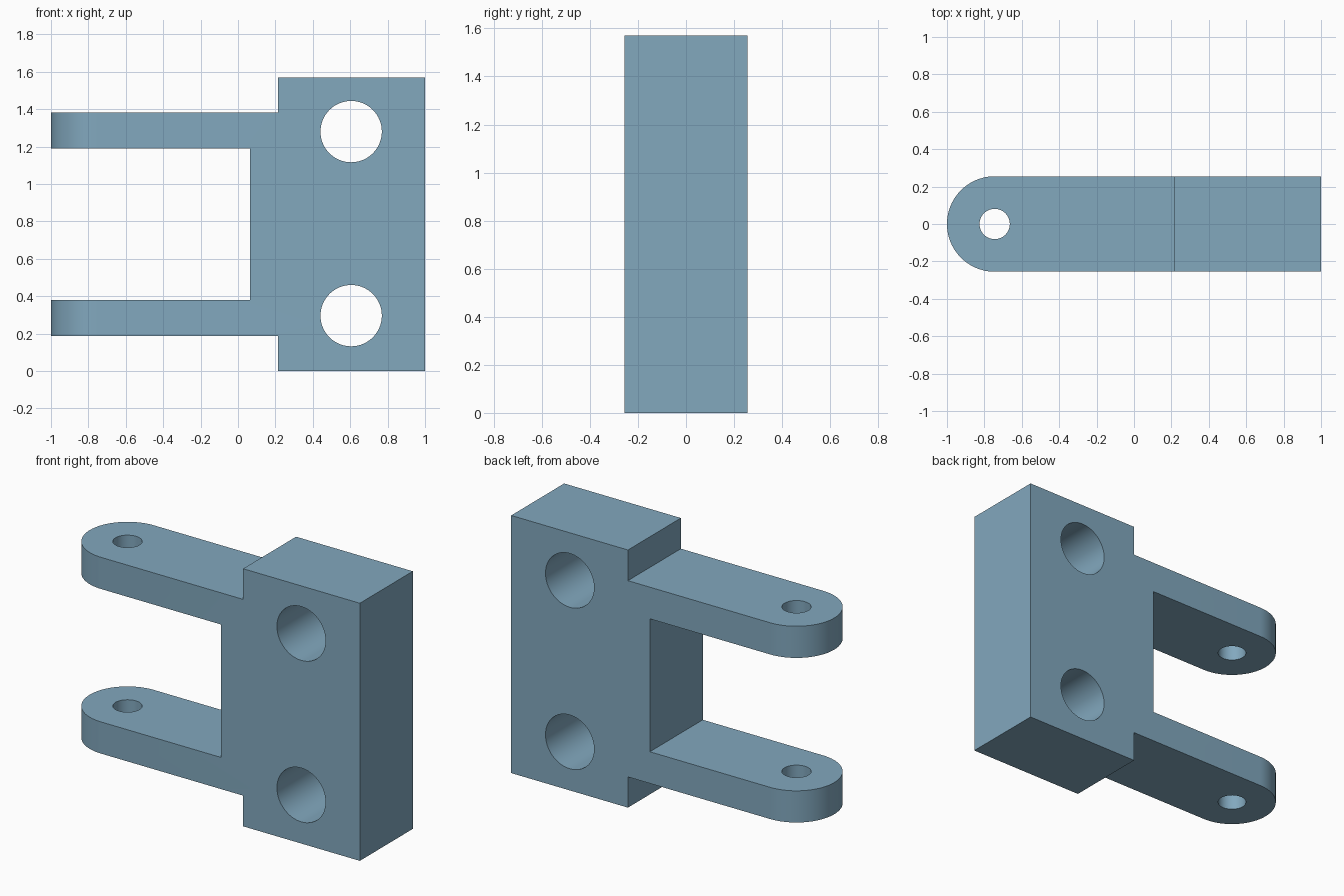
import bpy, bmesh, math
from mathutils import Vector

if "Cube" in bpy.data.objects:
    bpy.data.objects.remove(bpy.data.objects["Cube"])

HALF_DEPTH = 0.255
HEIGHT = 1.57
PIN_X = -1 + HALF_DEPTH

steel = bpy.data.materials.new("steel blue")
steel.diffuse_color = (0.223, 0.392, 0.515, 1)
steel.use_nodes = True
steel.node_tree.nodes["Principled BSDF"].inputs["Base Color"].default_value = steel.diffuse_color


def prism(name, outline, start, sweep):
    """Extrude a closed 3D outline along the sweep vector."""
    bm = bmesh.new()
    face = bm.faces.new([bm.verts.new(Vector(p) + Vector(start)) for p in outline])
    ext = bmesh.ops.extrude_face_region(bm, geom=[face])
    moved = [v for v in ext["geom"] if isinstance(v, bmesh.types.BMVert)]
    bmesh.ops.translate(bm, verts=moved, vec=Vector(sweep))
    bmesh.ops.recalc_face_normals(bm, faces=bm.faces)
    mesh = bpy.data.meshes.new(name)
    bm.to_mesh(mesh)
    bm.free()
    mesh.materials.append(steel)
    obj = bpy.data.objects.new(name, mesh)
    bpy.context.collection.objects.link(obj)
    return obj


def circle(radius, n=64):
    return [(radius * math.cos(2 * math.pi * i / n),
             radius * math.sin(2 * math.pi * i / n)) for i in range(n)]


def combine(target, cutter, operation):
    cutter.hide_render = True
    mod = target.modifiers.new(operation, 'BOOLEAN')
    mod.operation, mod.object, mod.solver = operation, cutter, 'EXACT'
    bpy.context.view_layer.objects.active = target
    bpy.ops.object.modifier_apply(modifier=mod.name)
    bpy.data.objects.remove(cutter)


# Side profile: mounting block with two arms, mirrored about mid height
lower = [(0.065, 0.38), (-1.0, 0.38), (-1.0, 0.187), (0.213, 0.187),
         (0.213, 0), (1, 0)]
profile = lower + [(x, HEIGHT - z) for x, z in reversed(lower)]
bracket = prism("clevis_bracket", [(x, 0, z) for x, z in profile],
                (0, -0.4, 0), (0, 0.8, 0))

# Plan outline with the rounded arm ends
plan = [(1.2, HALF_DEPTH, 0)]
for i in range(49):
    a = math.pi / 2 + math.pi * i / 48
    plan.append((PIN_X + HALF_DEPTH * math.cos(a), HALF_DEPTH * math.sin(a), 0))
plan.append((1.2, -HALF_DEPTH, 0))
combine(bracket, prism("plan_shape", plan, (0, 0, -0.2), (0, 0, 2)), 'INTERSECT')

# Bolt holes through the block
for z in (0.296, HEIGHT - 0.29):
    bolt = prism("bolt_cutter", [(x, 0, y) for x, y in circle(0.164)],
                 (0.605, -0.5, z), (0, 1, 0))
    combine(bracket, bolt, 'DIFFERENCE')

# Pin hole through both arms
pin = prism("pin_cutter", [(x, y, 0) for x, y in circle(0.081)],
            (PIN_X, 0, -0.2), (0, 0, 2))
combine(bracket, pin, 'DIFFERENCE')

# Smooth curved walls, keep machined edges sharp
bpy.ops.object.select_all(action='DESELECT')
bracket.select_set(True)
bpy.context.view_layer.objects.active = bracket
bpy.ops.object.shade_smooth_by_angle(angle=math.radians(30))
